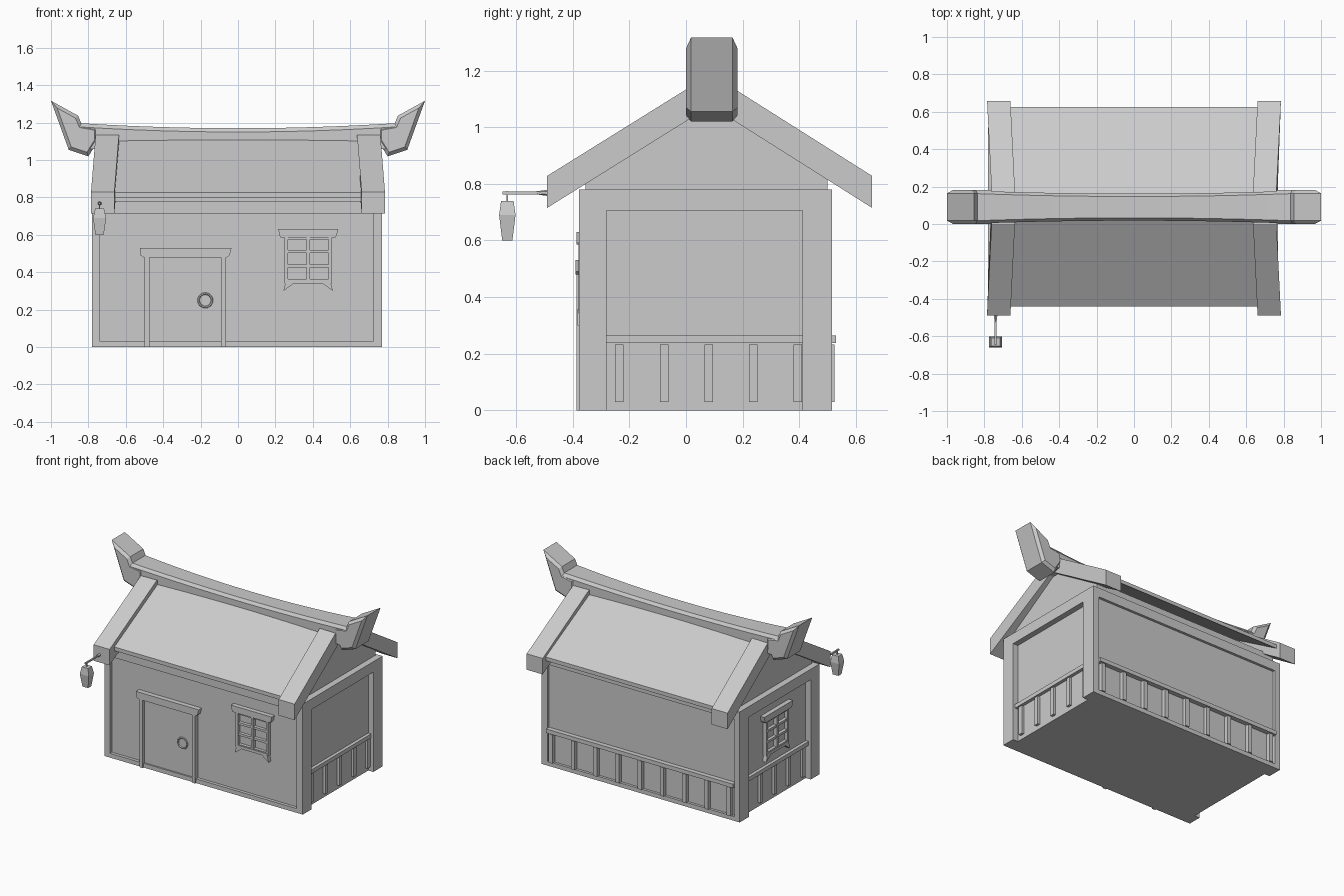
import bpy, bmesh, math
from mathutils import Matrix, Vector

if "Cube" in bpy.data.objects:
    bpy.data.objects.remove(bpy.data.objects["Cube"])

I = Matrix.Identity(4)


def finish(name, bm, mat=I):
    bmesh.ops.recalc_face_normals(bm, faces=bm.faces)
    me = bpy.data.meshes.new(name)
    bm.to_mesh(me)
    bm.free()
    ob = bpy.data.objects.new(name, me)
    me.transform(mat)
    bpy.context.collection.objects.link(ob)
    return ob


def prism(name, pts, axis, a, b, mat=I):
    """Extrude a profile: (y, z) along x, or (x, z) along y."""
    bm = bmesh.new()
    put = (lambda p, t: (t, p[0], p[1])) if axis == 'x' else (lambda p, t: (p[0], t, p[1]))
    r0 = [bm.verts.new(put(p, a)) for p in pts]
    r1 = [bm.verts.new(put(p, b)) for p in pts]
    bm.faces.new(r0)
    bm.faces.new(r1)
    n = len(pts)
    for i in range(n):
        bm.faces.new((r0[i], r0[(i + 1) % n], r1[(i + 1) % n], r1[i]))
    return finish(name, bm, mat)


def box(name, x0, x1, y0, y1, z0, z1, mat=I):
    return prism(name, [(x0, z0), (x1, z0), (x1, z1), (x0, z1)], 'y', y0, y1, mat)


def loft(name, rings):
    bm = bmesh.new()
    vs = [[bm.verts.new(p) for p in r] for r in rings]
    n = len(vs[0])
    for a, b in zip(vs, vs[1:]):
        for i in range(n):
            bm.faces.new((a[i], a[(i + 1) % n], b[(i + 1) % n], b[i]))
    bm.faces.new(vs[0])
    bm.faces.new(vs[-1])
    return finish(name, bm)


# walls: recessed core, corner posts, top beams and sills
box("wall_core", -0.74, 0.73, -0.355, 0.497, 0, 0.78)
for x0, x1 in ((-0.78, -0.738), (0.722, 0.77)):
    for y0, y1 in ((-0.377, -0.28), (0.412, 0.515)):
        box("corner_post", x0, x1, y0, y1, 0, 0.78)
    box("side_top_beam", x0, x1, -0.28, 0.412, 0.705, 0.78)
for y0, y1 in ((-0.377, -0.35), (0.49, 0.515)):
    box("long_top_beam", -0.738, 0.722, y0, y1, 0.715, 0.78)
    box("long_sill", -0.738, 0.722, y0, y1, 0, 0.03)

# wainscot on both sides and the back
for s, x0, x1 in ((-1, -0.758, -0.735), (1, 0.725, 0.748)):
    box("side_rail", x0 - 0.005, x1 + 0.005, -0.28, 0.412, 0.237, 0.265)
    for i in range(5):
        y = -0.235 + i * 0.1575
        box("side_slat", x0, x1, y - 0.015, y + 0.015, 0.03, 0.232)
box("back_rail", -0.738, 0.722, 0.49, 0.53, 0.237, 0.265)
for i in range(9):
    x = -0.70 + i * 0.174
    box("back_slat", x - 0.015, x + 0.015, 0.49, 0.525, 0.03, 0.232)

# roof: gable block, slab and flared edge boards
C = 0.087


def both(half):
    """Complete a front-half (y, z) outline by mirroring it about the ridge."""
    return half + [(2 * C - y, z) for y, z in reversed(half)]


prism("gable", [(-0.355, 0.77), (-0.355, 0.82), (C, 1.10), (0.5, 0.83), (0.5, 0.77)], 'x', -0.735, 0.725)
prism("roof_slab", [(-0.44, 0.80), (-0.44, 0.827), (C, 1.15), (0.625, 0.827), (0.625, 0.80), (C, 1.115)],
      'x', -0.68, 0.68)
for s in (-1, 1):
    outline = [(-0.49, 0.715), (-0.49, 0.828), (0.0, 1.133), (2 * C, 1.133), (0.657, 0.828), (0.657, 0.715), (C, 1.075)]
    ob = prism("edge_board", outline, 'x', s * 0.632, s * 0.757)
    for v in ob.data.vertices:
        v.co.x += s * 0.05 * abs(v.co.y - C)

# sagging ridge beam, narrower at mid length
rings = []
for i in range(13):
    x = -0.86 + 1.72 * i / 12
    k = (x / 0.86) ** 2
    w, top = 0.072 + 0.016 * k, 1.17 + 0.028 * k
    yz = [(-w, 1.06), (-w, top - 0.02), (-w + 0.015, top), (w - 0.015, top), (w, top - 0.02), (w, 1.06)]
    rings.append([(x, 0.09 + y, z) for y, z in yz])
loft("ridge_beam", rings)

# upturned ridge ends with chamfered rims
for s in (-1, 1):
    pts = [(0.75, 1.10), (0.80, 1.02), (0.905, 1.055), (1.0, 1.317), (0.855, 1.237), (0.835, 1.19), (0.75, 1.175)]
    ob = prism("ridge_horn", [(s * x, z) for x, z in pts], 'y', 0.0, 0.182)
    bm = bmesh.new()
    bm.from_mesh(ob.data)
    rim = [e for e in bm.edges if abs(e.verts[0].co.y - e.verts[1].co.y) < 1e-4]
    bmesh.ops.bevel(bm, geom=rim, offset=0.018, segments=1, affect='EDGES')
    bm.to_mesh(ob.data)
    bm.free()

# door with frame, lintel and ring handle
box("door_leaf", -0.48, -0.085, -0.366, -0.35, 0, 0.48)
for x in (-0.487, -0.077):
    box("door_jamb", x - 0.013, x + 0.013, -0.387, -0.35, 0, 0.485)
prism("door_lintel", [(-0.505, 0.48), (-0.06, 0.48), (-0.045, 0.49), (-0.035, 0.53), (-0.525, 0.53), (-0.52, 0.49)],
      'y', -0.39, -0.35)
bpy.ops.mesh.primitive_torus_add(location=(-0.175, -0.369, 0.25), rotation=(math.pi / 2, 0, 0),
                                 major_radius=0.036, minor_radius=0.006, major_segments=20, minor_segments=6)
bpy.context.object.name = "door_ring"


# windows: local x across, -y outward
def window(mat):
    for u in (-0.118, 0, 0.118):
        box("window_upright", u - 0.009, u + 0.009, -0.025, 0.005, 0.34, 0.59, mat)
    for z in (0.355, 0.433, 0.51, 0.582):
        box("window_bar", -0.118, 0.118, -0.022, 0.005, z - 0.008, z + 0.008, mat)
    prism("window_lintel", [(-0.145, 0.585), (0.145, 0.585), (0.152, 0.595), (0.16, 0.63), (-0.16, 0.63), (-0.152, 0.595)],
          'y', -0.032, 0.005, mat)
    prism("window_sill", [(-0.132, 0.30), (-0.08, 0.338), (0.08, 0.338), (0.132, 0.30), (0.118, 0.358), (-0.118, 0.358)],
          'y', -0.028, 0.005, mat)


window(Matrix.Translation((0.375, -0.355, 0)))
window(Matrix.Translation((-0.74, 0.068, 0)) @ Matrix.Rotation(-math.pi / 2, 4, 'Z'))


# lantern hung from the front left edge board
def rect_ring(hx, hy, z):
    return [(-0.74 + a * hx, -0.631 + b * hy, z) for a, b in ((-1, -1), (1, -1), (1, 1), (-1, 1))]


loft("lantern", [rect_ring(0.022, 0.018, 0.60), rect_ring(0.035, 0.029, 0.69), rect_ring(0.024, 0.022, 0.74)])
box("lantern_hook", -0.743, -0.737, -0.634, -0.628, 0.735, 0.775)
box("lantern_arm", -0.745, -0.735, -0.648, -0.485, 0.763, 0.773)
bpy.ops.mesh.primitive_cone_add(vertices=6, radius1=0.011, radius2=0.005, depth=0.045,
                                location=(-0.74, -0.51, 0.768), rotation=(math.pi / 2, 0, 0))
bpy.context.object.name = "arm_socket"
